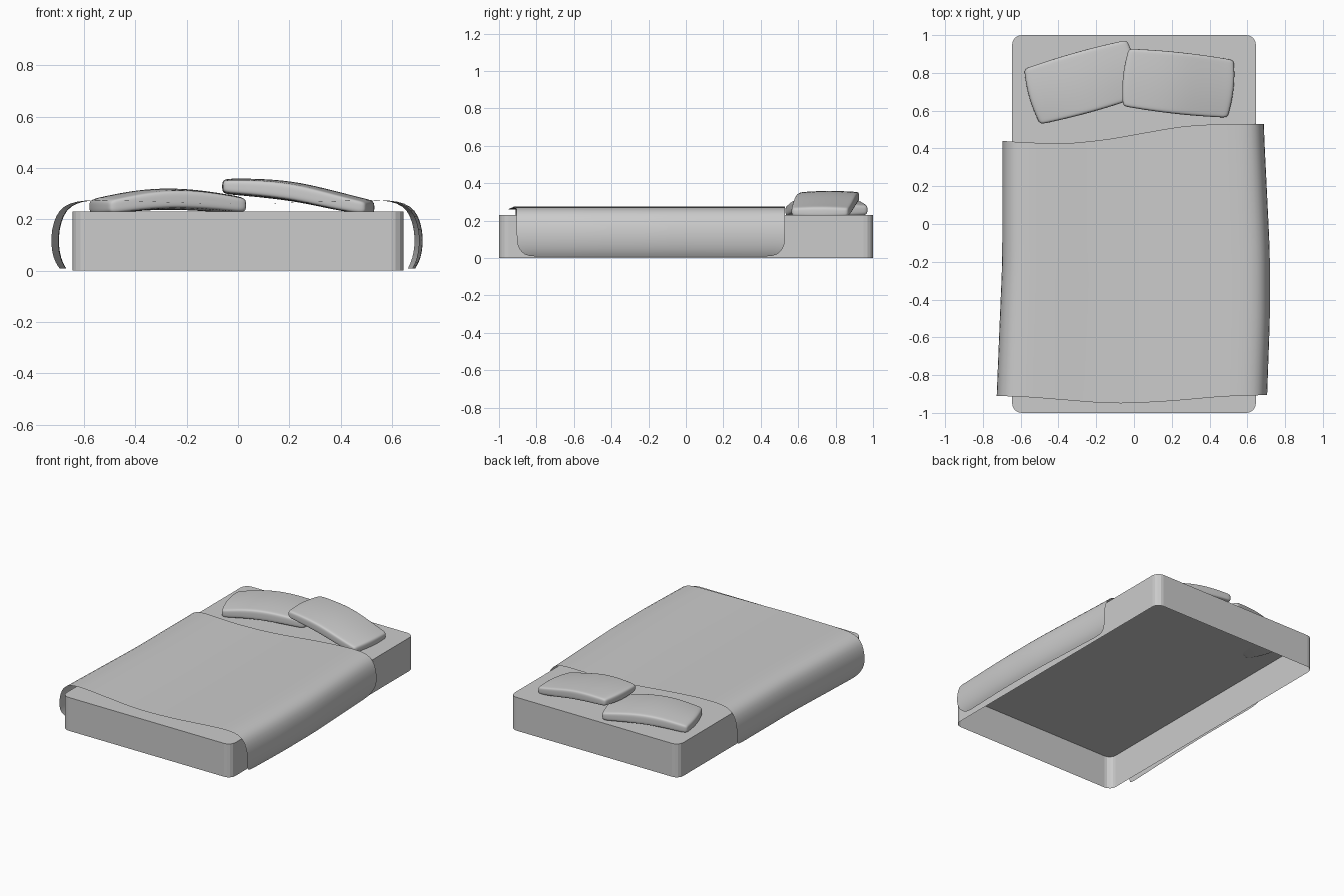
import bpy, bmesh
from mathutils import Vector

if "Cube" in bpy.data.objects:
    bpy.data.objects.remove(bpy.data.objects["Cube"])


def interp(t, pts):
    # piecewise linear lookup
    for (a, p), (b, q) in zip(pts, pts[1:]):
        if t <= b:
            return p + (q - p) * max(0, t - a) / (b - a)
    return pts[-1][1]


def make(name, bm, subsurf=0):
    bmesh.ops.recalc_face_normals(bm, faces=bm.faces)
    me = bpy.data.meshes.new(name)
    bm.to_mesh(me)
    bm.free()
    ob = bpy.data.objects.new(name, me)
    bpy.context.collection.objects.link(ob)
    if subsurf:
        me.polygons.foreach_set("use_smooth", [True] * len(me.polygons))
        mod = ob.modifiers.new("smooth", 'SUBSURF')
        mod.levels = mod.render_levels = subsurf
    return ob


# mattress: box with rounded upright corners and an open underside
bm = bmesh.new()
bmesh.ops.create_cube(bm, size=1)
for v in bm.verts:
    v.co = Vector((v.co.x * 1.29, v.co.y * 2, (v.co.z + 0.5) * 0.23))
upright = [e for e in bm.edges if abs(e.verts[0].co.z - e.verts[1].co.z) > 0.1]
bmesh.ops.bevel(bm, geom=upright, offset=0.05, segments=4, profile=0.5, affect='EDGES')
base = [f for f in bm.faces if all(v.co.z < 0.001 for v in f.verts)]
bmesh.ops.delete(bm, geom=base, context='FACES_ONLY')
make("mattress", bm)

# duvet: thin sheet lofted from a mirrored cross-section (width fraction, z)
half = [(0, .26), (.18, .262), (.36, .266), (.54, .271), (.7, .275), (.82, .275), (.9, .264),
        (.955, .237), (.985, .19), (1, .13), (.993, .07), (.975, .03), (.955, .008)]
section = [(-x, z) for x, z in half[:0:-1]] + half
left = [(-.92, .73), (-.55, .715), (-.2, .70), (.5, .70)]
right = [(-.92, .707), (-.5, .722), (-.15, .722), (.2, .705), (.5, .69)]
back = [(-.7, .44), (-.6, .433), (-.37, .424), (-.15, .445), (0, .473), (.25, .517), (.45, .53), (.7, .53)]
front = [(-.7, -.91), (-.55, -.915), (-.1, -.953), (.2, -.938), (.45, -.913), (.7, -.905)]
rows = 14
bm = bmesh.new()
grid = []
for j in range(rows + 1):
    row = []
    for fx, z in section:
        inset = 0.06 * max(0, (0.07 - z) / 0.062) ** 2
        y0 = interp(fx * .7, front) + inset
        y1 = interp(fx * .7, back) - inset
        y = y0 + (y1 - y0) * j / rows
        row.append(bm.verts.new((fx * interp(y, left if fx < 0 else right), y, z)))
    grid.append(row)
for r, s in zip(grid, grid[1:]):
    for k in range(len(r) - 1):
        bm.faces.new((r[k], r[k + 1], s[k + 1], s[k]))
make("duvet", bm, 1)


def pillow(name, corners, spine, thick):
    # corners: front left, front right, back right, back left; spine: (u, mid z)
    a, b, c, d = (Vector(p) for p in corners)
    bm = bmesh.new()
    bmesh.ops.create_cube(bm, size=2)
    bmesh.ops.subdivide_edges(bm, edges=bm.edges[:], cuts=5, use_grid_fill=True)
    spread = [(0, 0), (1 / 3, .45), (2 / 3, .86), (1, 1.01)]
    for vert in bm.verts:
        u, v, w = vert.co
        u, v = (interp(abs(t), spread) * (1 if t > 0 else -1) for t in (u, v))
        z = interp(u, spine) + w * thick / 2 * (1 - .22 * u * u) * (1 - .2 * v * v)
        edge = 1 - .035 * w ** 4
        u, v = u * edge * (1 + .06 * (1 - v * v)), v * edge * (1 + .07 * (1 - u * u))
        p = (a * (1 - u) + b * (1 + u)) * (1 - v) / 4 + (d * (1 - u) + c * (1 + u)) * (1 + v) / 4
        vert.co = (p.x, p.y, z)
    make(name, bm, 2)


pillow("left_pillow", [(-.495, .53), (.03, .675), (-.04, .972), (-.578, .82)],
       [(-1, .25), (-.45, .274), (0, .281), (.45, .274), (1, .256)], .085)
pillow("right_pillow", [(-.055, .625), (.492, .565), (.525, .867), (-.025, .926)],
       [(-1, .328), (-.86, .327), (-.45, .321), (0, .307), (.45, .278), (.86, .253), (1, .246)], .078)
